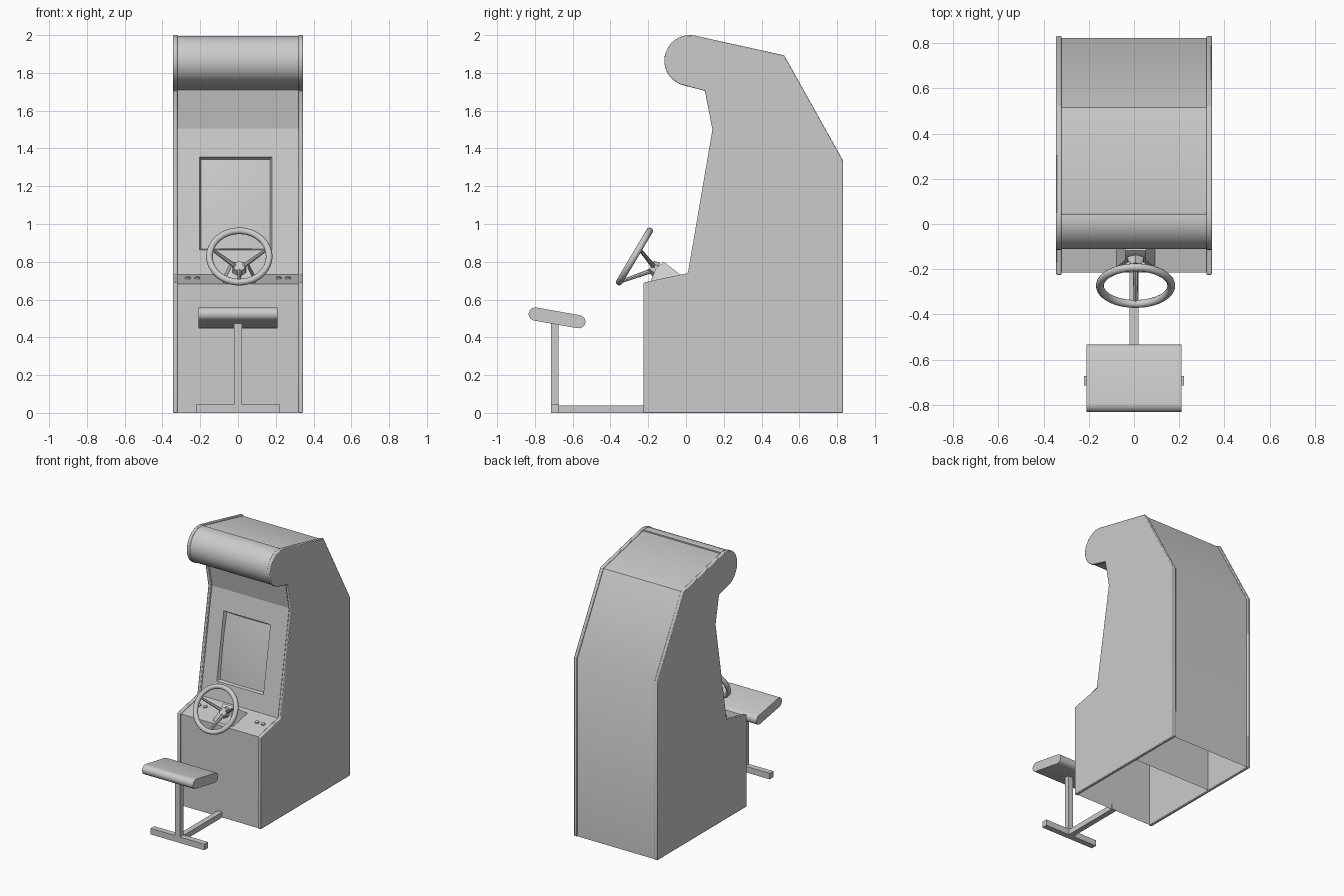
import bpy, bmesh, math
from mathutils import Vector, Matrix

if "Cube" in bpy.data.objects:
    bpy.data.objects.remove(bpy.data.objects["Cube"])

grey = bpy.data.materials.new("light grey")
grey.diffuse_color = (0.6, 0.6, 0.6, 1)
grey.use_nodes = True
grey.node_tree.nodes["Principled BSDF"].inputs["Base Color"].default_value = grey.diffuse_color


def finish(ob, name, angle=35):
    ob.name = name
    ob.data.materials.clear()
    ob.data.materials.append(grey)
    bpy.ops.object.select_all(action='DESELECT')
    ob.select_set(True)
    bpy.context.view_layer.objects.active = ob
    bpy.ops.object.shade_smooth_by_angle(angle=math.radians(angle))
    return ob


def from_faces(name, verts, faces, closed=False):
    me = bpy.data.meshes.new(name)
    me.from_pydata(verts, [], faces)
    if closed:
        bm = bmesh.new()
        bm.from_mesh(me)
        bmesh.ops.recalc_face_normals(bm, faces=bm.faces)
        bm.to_mesh(me)
        bm.free()
    ob = bpy.data.objects.new(name, me)
    bpy.context.collection.objects.link(ob)
    return finish(ob, name)


def prism(name, profile, x0, x1):
    """Closed side profile (y, z) extruded along x."""
    n = len(profile)
    verts = [(x, y, z) for x in (x0, x1) for y, z in profile]
    faces = [tuple(range(n)), tuple(range(2 * n - 1, n - 1, -1))]
    faces += [(i, (i + 1) % n, n + (i + 1) % n, n + i) for i in range(n)]
    return from_faces(name, verts, faces, True)


def sheet(name, path, half):
    """Open side path (y, z) stretched across the width."""
    verts = [(x, y, z) for y, z in path for x in (-half, half)]
    faces = [(2 * i, 2 * i + 1, 2 * i + 3, 2 * i + 2) for i in range(len(path) - 1)]
    return from_faces(name, verts, faces)


def box(name, lo, hi):
    return prism(name, [(lo[1], lo[2]), (hi[1], lo[2]), (hi[1], hi[2]), (lo[1], hi[2])], lo[0], hi[0])


def rod(name, a, b, r1, r2, sides):
    a, b = Vector(a), Vector(b)
    d = b - a
    bpy.ops.mesh.primitive_cone_add(vertices=sides, radius1=r1, radius2=r2, depth=d.length,
                                    location=(a + b) / 2,
                                    rotation=d.to_track_quat('Z', 'Y').to_euler())
    return finish(bpy.context.object, name)


def arc(cy, cz, r, a0, a1, n):
    out = []
    for i in range(n + 1):
        a = math.radians(a0 + (a1 - a0) * i / n)
        out.append((cy + r * math.cos(a), cz + r * math.sin(a)))
    return out


# side panels with rounded edge trim
outline = [(-0.225, 0), (-0.225, 0.69), (0.01, 0.74), (0.14, 1.5), (0.10, 1.705)]
outline += arc(0.02, 1.865, 0.135, 258, 77.4, 18)
outline += [(0.52, 1.893), (0.832, 1.335), (0.832, 0)]
for side, s in (("left", -1), ("right", 1)):
    panel = prism(side + "_side_panel", outline, s * 0.32, s * 0.345)
    bev = panel.modifiers.new("trim", 'BEVEL')
    bev.width = 0.005
    bev.segments = 2
    bev.limit_method = 'ANGLE'
    bev.angle_limit = math.radians(30)

# cabinet skin between the panels
W = 0.321
sheet("front_panel", [(-0.215, 0), (-0.215, 0.683)], W)
sheet("control_panel", [(-0.215, 0.683), (0.02, 0.732)], W)
sheet("speaker_panel", [(0.15, 1.505), (0.112, 1.71)], W)
sheet("marquee", [(0.112, 1.71)] + arc(0.02, 1.865, 0.131, 258, 80, 18) + [(0.043, 1.985)], W)
sheet("roof_and_back", [(0.043, 1.985), (0.055, 1.988), (0.515, 1.885), (0.823, 1.332), (0.823, 0)], W)
sheet("inner_partition", [(0.41, 0), (0.41, 0.7)], W)


# screen bezel with a recessed, slightly bulged screen
def on_bezel(x, z, depth=0):
    return (x, 0.02 + (z - 0.732) * 0.13 / 0.773 + depth, z - depth * 0.168)


xs = (-W, -0.205, 0.18, W)
zs = (0.732, 0.862, 1.355, 1.505)
verts = [on_bezel(x, z) for z in zs for x in xs]
faces = [(4 * j + i, 4 * j + i + 1, 4 * j + i + 5, 4 * j + i + 4)
         for j in range(3) for i in range(3) if (i, j) != (1, 1)]
x0, x1, z0, z1 = xs[1] + 0.01, xs[2] - 0.01, zs[1] + 0.01, zs[2] - 0.01
verts += [on_bezel(x, z, 0.025) for z in (z0, z1) for x in (x0, x1)]
faces += [(5, 6, 17, 16), (6, 10, 19, 17), (10, 9, 18, 19), (9, 5, 16, 18)]
from_faces("screen_bezel", verts, faces)

N = 10
verts, faces = [], []
for j in range(N + 1):
    for i in range(N + 1):
        u, v = i / N, j / N
        bulge = 0.018 * (1 - (2 * u - 1) ** 2 / 2 - (2 * v - 1) ** 2 / 2)
        verts.append(on_bezel(x0 + (x1 - x0) * u, z0 + (z1 - z0) * v, 0.025 - bulge))
for j in range(N):
    for i in range(N):
        k = j * (N + 1) + i
        faces.append((k, k + 1, k + N + 2, k + N + 1))
from_faces("screen", verts, faces)

# control buttons
for i, x in enumerate((-0.265, -0.215, 0.215, 0.265)):
    c = Vector((x, -0.08, 0.711))
    up = Vector((0, -0.204, 0.979))
    rod("button_%d" % (i + 1), c - up * 0.005, c + up * 0.008, 0.015, 0.014, 16)

# steering column bracket: tapered block
base = [(-0.19, 0.688), (-0.02, 0.724)]
top = [(-0.160, 0.765), (-0.118, 0.800)]
CX = 0.007
verts = [(CX + s * h, y, z) for pts, h in ((base, 0.085), (top, 0.045))
         for s, (y, z) in ((-1, pts[0]), (1, pts[0]), (1, pts[1]), (-1, pts[1]))]
faces = [(0, 1, 2, 3), (4, 5, 6, 7)] + [(i, (i + 1) % 4, 4 + (i + 1) % 4, 4 + i) for i in range(4)]
from_faces("column_bracket", verts, faces, True)

# steering wheel
tilt = math.radians(59.3)
centre = Vector((CX, -0.273, 0.828))
wheel = Matrix.Translation(centre) @ Matrix.Rotation(tilt, 4, 'X')
R = 0.158
bpy.ops.mesh.primitive_torus_add(location=centre, rotation=(tilt, 0, 0), major_radius=R,
                                 minor_radius=0.0175, major_segments=48, minor_segments=12)
finish(bpy.context.object, "wheel_rim", 60)
for i, deg in enumerate((18, 162, 270)):
    a = math.radians(deg)
    rod("wheel_spoke_%d" % (i + 1), wheel @ Vector((0.02 * math.cos(a), 0.02 * math.sin(a), -0.115)),
        wheel @ Vector((R * math.cos(a), R * math.sin(a), 0)), 0.013, 0.008, 8)
rod("wheel_hub", wheel @ Vector((0, 0, -0.135)), wheel @ Vector((0, 0, -0.1)), 0.042, 0.032, 6)
rod("steering_shaft", wheel @ Vector((0, 0, -0.2)), wheel @ Vector((0, 0, -0.12)), 0.025, 0.025, 12)

# seat: slab with rounded front and back ends, tilted toward the cabinet
r, half_len, t = 0.035, 0.117, math.radians(-10)
slab = arc(half_len, 0, r, -90, 90, 10) + arc(-half_len, 0, r, 90, 270, 10)
slab = [(-0.683 + y * math.cos(t) - z * math.sin(t), 0.503 + y * math.sin(t) + z * math.cos(t))
        for y, z in slab]
prism("seat", slab, -0.21, 0.21)

# seat stand
box("seat_post", (-0.02, -0.715, 0.04), (0.02, -0.675, 0.485))
box("foot_bar", (-0.222, -0.715, 0), (0.222, -0.672, 0.045))
box("floor_beam", (-0.02, -0.68, 0), (0.02, -0.21, 0.04))
